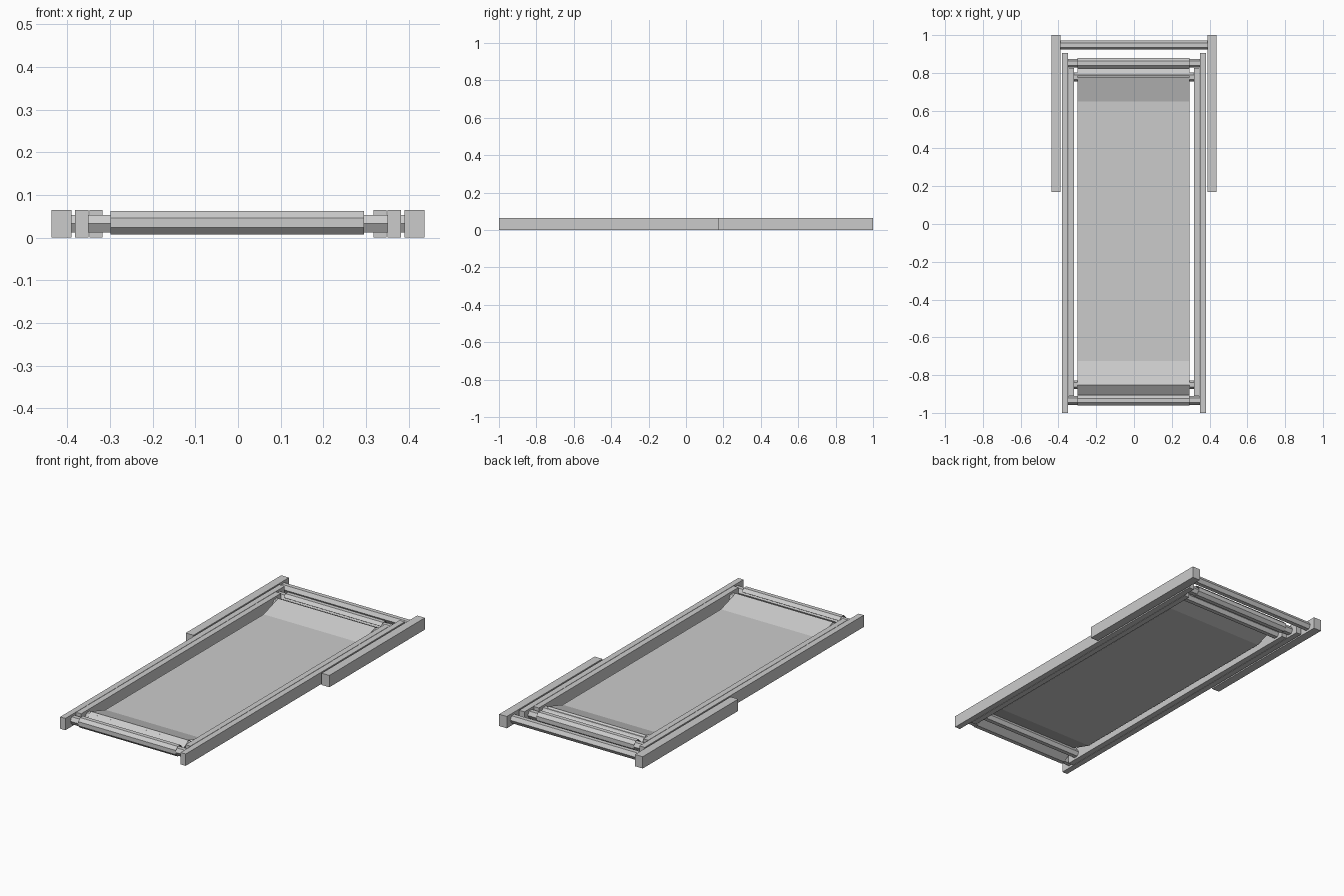
import bpy, bmesh, math
from mathutils import Matrix, Vector

if "Cube" in bpy.data.objects:
    bpy.data.objects.remove(bpy.data.objects["Cube"])


def finish(name, bm):
    bmesh.ops.recalc_face_normals(bm, faces=bm.faces)
    me = bpy.data.meshes.new(name)
    bm.to_mesh(me)
    bm.free()
    ob = bpy.data.objects.new(name, me)
    bpy.context.collection.objects.link(ob)
    return ob


def rail(name, x0, x1, y0, y1, height=0.065):
    """Straight square-cut wooden rail between the given limits."""
    bm = bmesh.new()
    m = Matrix.Translation(((x0 + x1) / 2, (y0 + y1) / 2, height / 2))
    s = Matrix.Diagonal((x1 - x0, y1 - y0, height, 1))
    bmesh.ops.create_cube(bm, size=1, matrix=m @ s)
    return finish(name, bm)


def crossbar(name, y, half_len, r=0.0235, z=0.033):
    """Six-sided bar along x with flat top and bottom."""
    bm = bmesh.new()
    bmesh.ops.create_cone(bm, cap_ends=True, segments=6, radius1=r, radius2=r,
                          depth=2 * half_len)
    for v in bm.verts:
        a = Vector((v.co.x, v.co.y))
        if abs(a.x) < 1e-5 or abs(a.x) < r * 0.01:
            a = None
        if a is None:
            # a corner points up: turn all by 30 degrees
            bmesh.ops.rotate(bm, verts=bm.verts, matrix=Matrix.Rotation(math.pi / 6, 3, 'Z'))
            break
    for v in bm.verts:
        v.co = Vector((v.co.z, y + v.co.x, z + v.co.y))
    return finish(name, bm)


# Three nested frames, one rail on each side
for side, s in (("left", -1), ("right", 1)):
    for part, a, b, y0, y1 in (
        ("prop_rail", 0.39, 0.437, 0.17, 1.0),
        ("back_rail", 0.35, 0.382, -1.0, 0.905),
        ("seat_rail", 0.317, 0.348, -0.91, 0.826),
    ):
        rail(f"{part}_{side}", min(s * a, s * b), max(s * a, s * b), y0, y1)

# Crossbars joining each frame
crossbar("prop_bar", 0.947, 0.395)
crossbar("back_bar_top", 0.851, 0.355)
crossbar("back_bar_bottom", -0.934, 0.355)
crossbar("seat_bar_top", 0.778, 0.32)
crossbar("seat_bar_bottom", -0.851, 0.32)


def cloth_end(bar_y, peak_y, sag_y):
    """Wrap round the end bar, over the seat bar and down to the sag."""
    d = 1 if bar_y > 0 else -1
    r = 0.029
    wrap = [(bar_y + d * r * math.cos(math.radians(a)),
             0.035 + r * math.sin(math.radians(a)))
            for a in (157.5, 112.5, 67.5, 22.5, -22.5, -67.5, -112.5)]
    return wrap + [(peak_y, 0.06), (sag_y, 0.02)]


# Cloth strip
path = cloth_end(0.851, 0.775, 0.65) + cloth_end(-0.934, -0.852, -0.725)[::-1]
bm = bmesh.new()
rows = [[bm.verts.new((x, y, z)) for x in (-0.299, 0.295)] for y, z in path]
for p, q in zip(rows, rows[1:]):
    bm.faces.new((p[0], p[1], q[1], q[0]))
cloth = finish("cloth", bm)
mod = cloth.modifiers.new("thickness", 'SOLIDIFY')
mod.thickness = 0.002
mod.offset = 0
